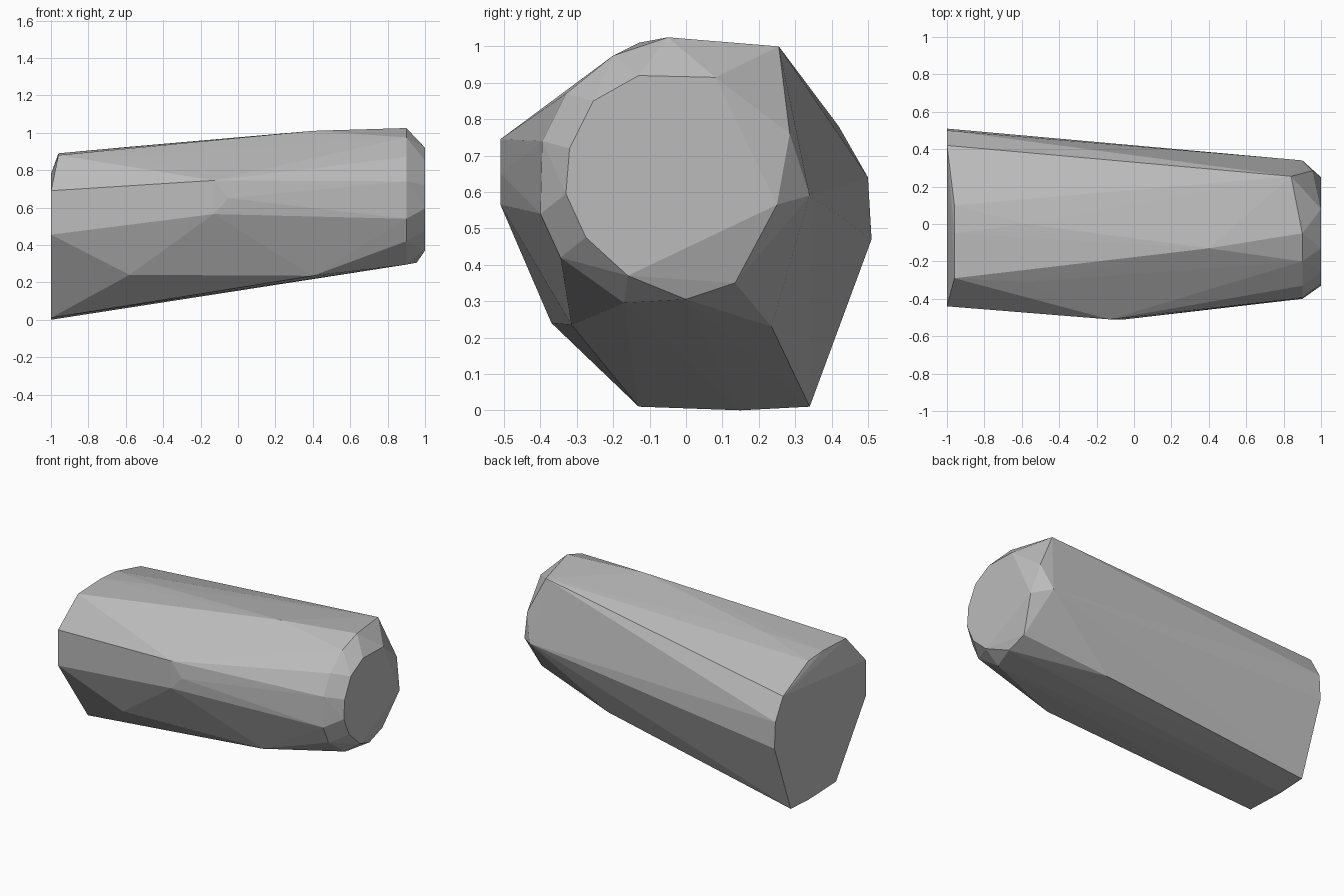
import bpy
import bmesh

default_cube = bpy.data.objects.get("Cube")
if default_cube:
    bpy.data.objects.remove(default_cube, do_unlink=True)


def make_material(name, value):
    """Create one plain flat material."""
    material = bpy.data.materials.new(name)
    material.use_nodes = True
    colour = (value, value, value, 1.0)
    material.diffuse_color = colour
    material.node_tree.nodes["Principled BSDF"].inputs["Base Color"].default_value = colour
    return material


def add_section(mesh, x, outline):
    """Add the corner points of one cross-section, given as (y, z) pairs."""
    for y, z in outline:
        mesh.verts.new((x, y, z))


def build_hull(name, sections, material):
    """Wrap the cross-sections in a faceted convex skin."""
    mesh = bmesh.new()
    for x, outline in sections:
        add_section(mesh, x, outline)
    result = bmesh.ops.convex_hull(mesh, input=mesh.verts[:])
    unused = set(result["geom_interior"]) | set(result["geom_unused"])
    loose = [item for item in unused if isinstance(item, bmesh.types.BMVert)]
    bmesh.ops.delete(mesh, geom=loose, context="VERTS")
    bmesh.ops.recalc_face_normals(mesh, faces=mesh.faces[:])
    data = bpy.data.meshes.new(name)
    mesh.to_mesh(data)
    mesh.free()
    data.materials.append(material)
    data.shade_flat()
    body = bpy.data.objects.new(name, data)
    bpy.context.collection.objects.link(body)
    return body


# Wide end face
wide_end = [(.34, .01), (.15, 0), (-.13, .01), (-.44, .455), (-.44, .69),
            (.42, .78), (.5, .64), (.51, .47)]
wide_shoulder = [(-.29, .88), (-.05, .89), (.1, .88)]

# Bulging front and the upper and lower ridges
rear_ridge = [(-.37, .24), (-.31, .875), (0, .925)]
front_bulge = [(-.51, .565), (-.51, .745)]
lower_ridge = [(-.315, .235), (.235, .23), (-.13, 1.01)]

# Chamfered narrow end
narrow_shoulder = [(-.05, 1.025), (-.2, .975), (-.33, .87), (-.395, .74),
                   (-.4, .54), (-.345, .42), (-.17, .295), (.34, .59)]
narrow_chamfer = [(0, .305), (.135, .35), (.285, .76)]
narrow_end = [(-.13, .92), (-.255, .85), (-.32, .72), (-.33, .595),
              (-.275, .475), (-.16, .37), (.25, .565), (.08, .915)]

sections = [
    (-1, wide_end),
    (-.96, wide_shoulder),
    (-.58, rear_ridge),
    (-.13, front_bulge),
    (-.05, [(-.51, .65)]),
    (.4, lower_ridge),
    (.84, [(.255, 1)]),
    (.9, narrow_shoulder),
    (.955, narrow_chamfer),
    (1, narrow_end),
]

build_hull("rock_log", sections, make_material("stone_grey", .5))
